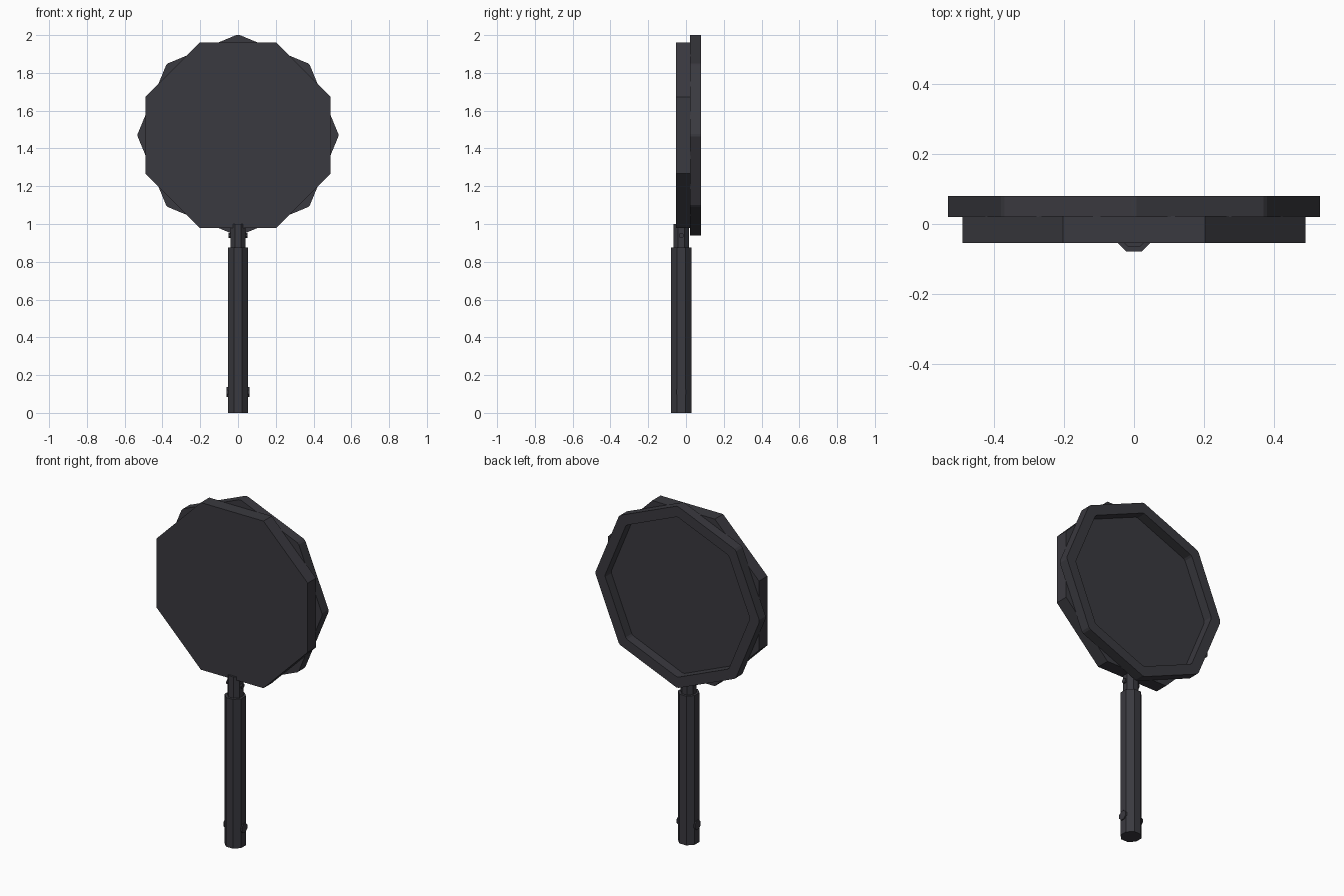
import bpy, bmesh
from math import sin, cos, pi, radians

cube = bpy.data.objects.get("Cube")
if cube:
    bpy.data.objects.remove(cube)

iron = bpy.data.materials.new("dark iron")
iron.use_nodes = True
colour = (0.042, 0.041, 0.05, 1)
iron.diffuse_color = colour
iron.node_tree.nodes["Principled BSDF"].inputs["Base Color"].default_value = colour

AXIS_Z = 1.47      # height of the disc centre
HANDLE_Y = -0.025  # handle axis
FLAT = cos(pi / 8)


def finish(name, bm):
    bmesh.ops.recalc_face_normals(bm, faces=bm.faces)
    mesh = bpy.data.meshes.new(name)
    bm.to_mesh(mesh)
    bm.free()
    mesh.materials.append(iron)
    obj = bpy.data.objects.new(name, mesh)
    bpy.context.collection.objects.link(obj)
    return obj


def octagon(radius, turn=0.0, blunt=0.0):
    """Outline of an octagon, with each corner optionally cut."""
    offsets = (-blunt, blunt) if blunt else (0.0,)
    return [(radius * cos(a + d), radius * sin(a + d))
            for a in (turn + i * pi / 4 for i in range(8)) for d in offsets]


def prism(name, outline, place, low, high):
    """Solid between two copies of an outline."""
    bm = bmesh.new()
    rows = [[bm.verts.new(place(u, v, w)) for u, v in outline] for w in (low, high)]
    for row in rows:
        bm.faces.new(row)
    n = len(outline)
    for i in range(n):
        j = (i + 1) % n
        bm.faces.new((rows[0][i], rows[0][j], rows[1][j], rows[1][i]))
    return finish(name, bm)


def facing(u, v, w):
    return (u, w, AXIS_Z + v)


def upright(u, v, w):
    return (u, HANDLE_Y + v, w)


def sideways(height):
    return lambda u, v, w: (w, HANDLE_Y + u, height + v)


# Thick front disc, flat sides up
prism("pan_base", octagon(0.49 / FLAT, pi / 8), facing, -0.054, 0.023)

# Raised rim at the back, corners up
bm = bmesh.new()
outer, inner = octagon(0.531, 0, radians(0.8)), octagon(0.468, 0, radians(0.8))
loops = [[bm.verts.new(facing(u, v, y)) for u, v in outline]
         for outline, y in ((outer, 0.02), (outer, 0.08), (inner, 0.08), (inner, 0.02))]
for a, b in zip(loops, loops[1:] + loops[:1]):
    for i in range(len(outer)):
        j = (i + 1) % len(outer)
        bm.faces.new((a[i], a[j], b[j], b[i]))
finish("pan_rim", bm)

# Handle and neck
prism("handle", octagon(0.054 / FLAT, pi / 8), upright, 0, 0.875)
prism("neck", octagon(0.04 / FLAT, pi / 8), upright, 0.86, 1.0)

# Cross pins near the handle end and in the neck
prism("handle_pin", octagon(0.028, pi / 8), sideways(0.11), -0.06, 0.06)
prism("neck_pin", octagon(0.014, pi / 8), sideways(0.94), -0.05, 0.05)
